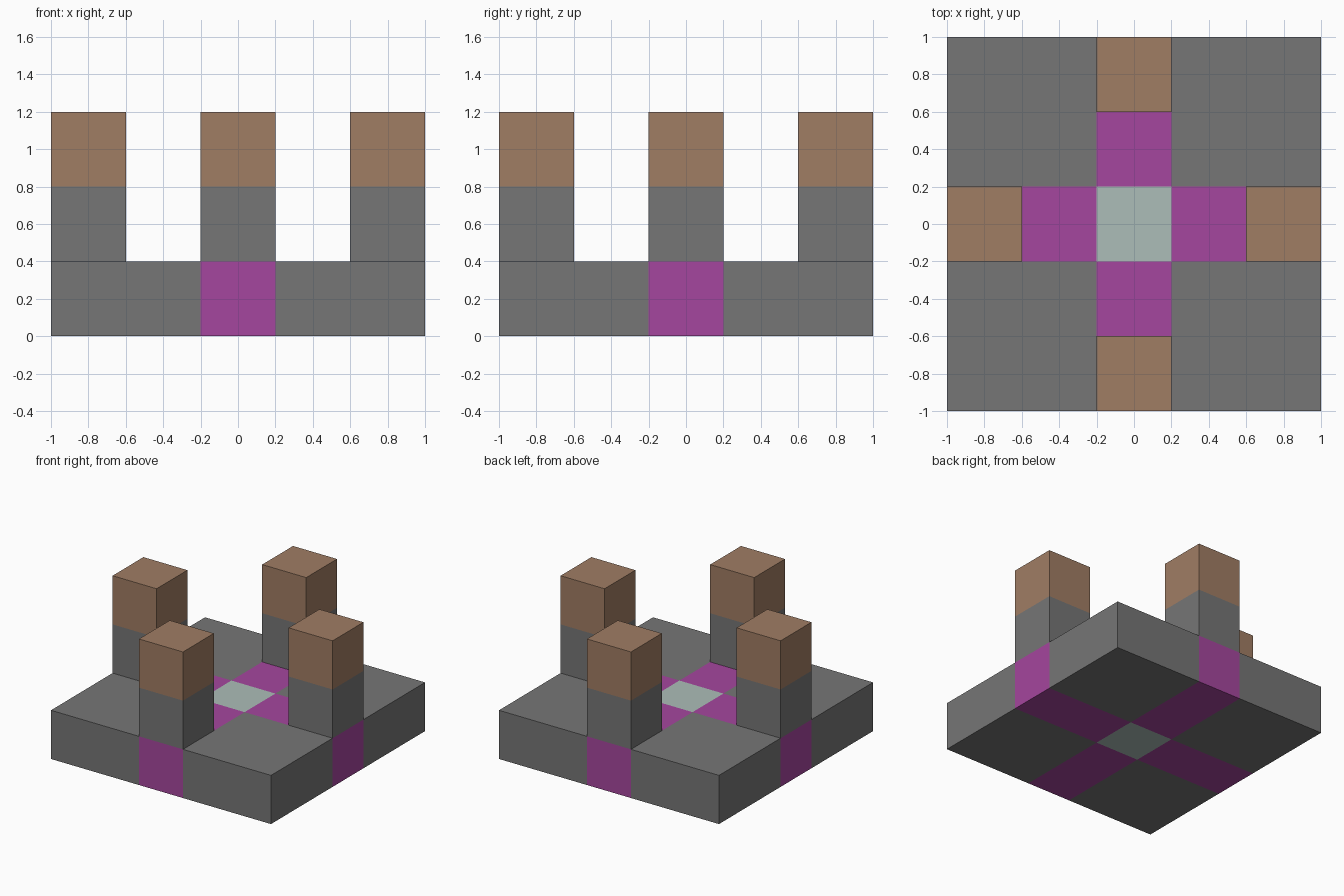
import bpy
import bmesh
from mathutils import Matrix, Vector

default = bpy.data.objects.get("Cube")
if default:
    bpy.data.objects.remove(default, do_unlink=True)


def make_material(name, rgb):
    mat = bpy.data.materials.new(name)
    mat.use_nodes = True
    color = (*rgb, 1.0)
    mat.diffuse_color = color
    mat.node_tree.nodes["Principled BSDF"].inputs["Base Color"].default_value = color
    return mat


grey = make_material("stone grey", (0.18, 0.18, 0.18))
brown = make_material("clay brown", (0.352, 0.205, 0.127))
magenta = make_material("magenta", (0.376, 0.061, 0.342))
pale = make_material("pale green", (0.413, 0.515, 0.479))

UNIT = 0.4  # side of one block


def box(name, center, size, mat):
    mesh = bpy.data.meshes.new(name)
    bm = bmesh.new()
    bmesh.ops.create_cube(bm, size=1.0, matrix=Matrix.Diagonal((*size, 1.0)))
    bm.to_mesh(mesh)
    bm.free()
    mesh.materials.append(mat)
    obj = bpy.data.objects.new(name, mesh)
    obj.location = center
    bpy.context.collection.objects.link(obj)
    return obj


# Centre block of the floor
box("centre_block", (0, 0, UNIT / 2), (UNIT, UNIT, UNIT), pale)

# Grey corner slabs of the floor
for y_name, sy in (("front", -1), ("back", 1)):
    for x_name, sx in (("right", -1), ("left", 1)):
        box(f"{y_name}_{x_name}_corner_slab",
            (sx * 1.5 * UNIT, sy * 1.5 * UNIT, UNIT / 2),
            (2 * UNIT, 2 * UNIT, UNIT), grey)

# Cross arms, each with a post and a cap at its outer end
sides = {"front": (0, -1), "back": (0, 1), "right": (-1, 0), "left": (1, 0)}
for side, (dx, dy) in sides.items():
    out = Vector((dx, dy, 0))
    arm_size = (UNIT * (1 + abs(dx)), UNIT * (1 + abs(dy)), UNIT)
    box(f"{side}_cross_arm", out * 1.5 * UNIT + Vector((0, 0, UNIT / 2)), arm_size, magenta)
    for level, (part, mat) in enumerate((("post", grey), ("post_cap", brown)), start=1):
        center = out * 2 * UNIT + Vector((0, 0, (level + 0.5) * UNIT))
        box(f"{side}_{part}", center, (UNIT, UNIT, UNIT), mat)
